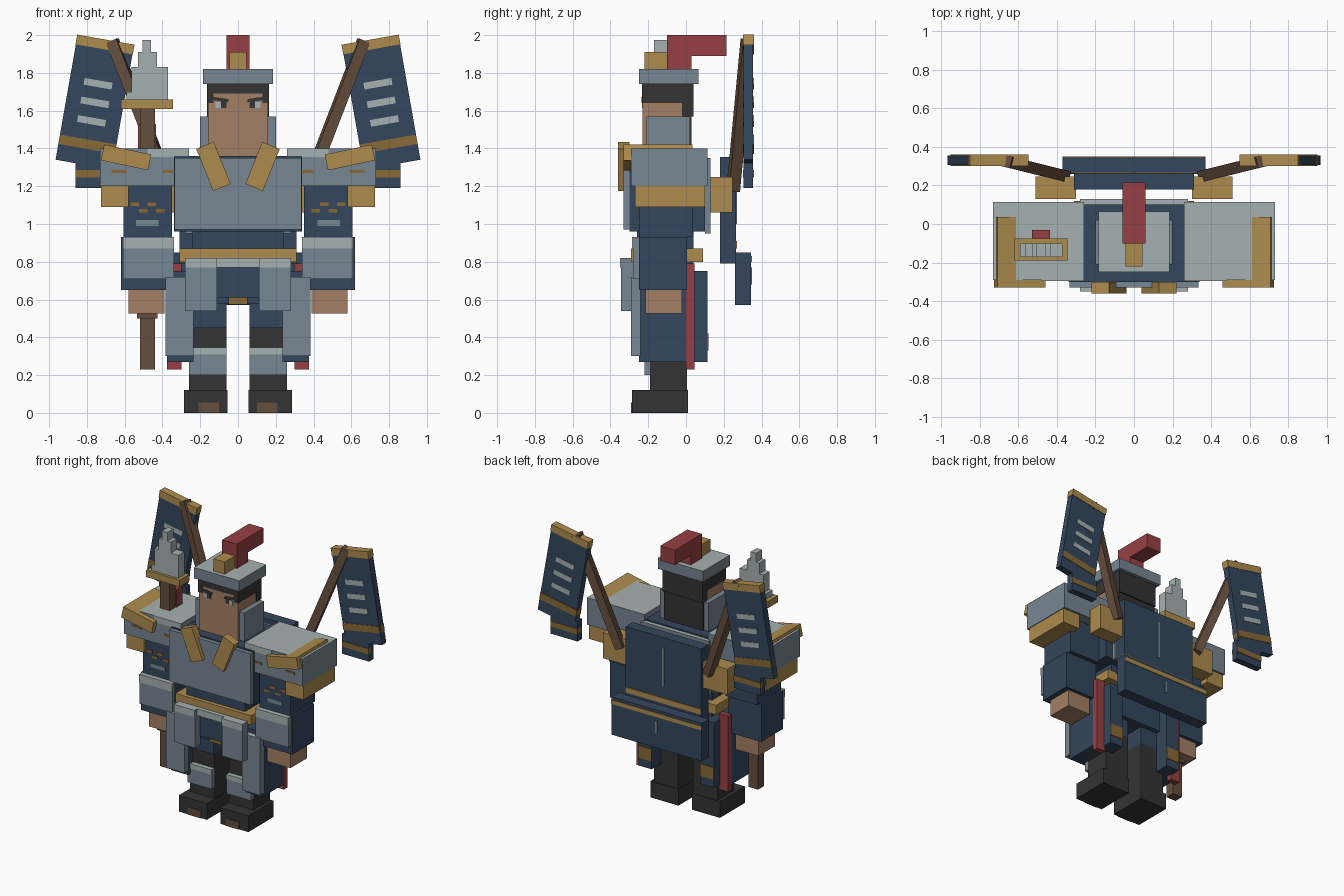
import bpy
import bmesh
from math import radians
from mathutils import Matrix, Vector

if "Cube" in bpy.data.objects:
    bpy.data.objects.remove(bpy.data.objects["Cube"])


def material(name, *rgb):
    lin = [((c / 255 + .055) / 1.055) ** 2.4 for c in rgb]
    mat = bpy.data.materials.new(name)
    mat.use_nodes = True
    mat.diffuse_color = (*lin, 1)
    mat.node_tree.nodes["Principled BSDF"].inputs["Base Color"].default_value = (*lin, 1)
    return mat


navy = material("navy cloth", 52, 70, 92)
steel = material("steel", 119, 134, 146)
silver = material("pale silver", 166, 177, 177)
gold = material("gold", 174, 140, 78)
bronze = material("bronze", 136, 106, 54)
red = material("red", 150, 64, 67)
skin = material("skin", 165, 128, 101)
wood = material("wood", 101, 79, 62)
black = material("black", 52, 52, 52)


def box(name, mat, x, y, z, top=None, angle=0, pivot=None, flip=False):
    """Block between ranges; optional top colour and turn in the front plane."""
    bm = bmesh.new()
    bmesh.ops.create_cube(bm, size=1)
    size = Vector((x[1] - x[0], y[1] - y[0], z[1] - z[0]))
    mid = Vector((sum(x), sum(y), sum(z))) / 2
    for v in bm.verts:
        v.co = v.co * size + mid
    for f in bm.faces:
        f.material_index = int(bool(top) and f.calc_center_median().z > mid.z + size.z / 4)
    if angle:
        bmesh.ops.rotate(bm, verts=bm.verts, cent=pivot or mid,
                         matrix=Matrix.Rotation(radians(-angle), 3, "Y"))
    if flip:
        for v in bm.verts:
            v.co.x *= -1
    bmesh.ops.recalc_face_normals(bm, faces=bm.faces)
    mesh = bpy.data.meshes.new(name)
    bm.to_mesh(mesh)
    bm.free()
    mesh.materials.append(mat)
    if top:
        mesh.materials.append(top)
    ob = bpy.data.objects.new(name, mesh)
    bpy.context.collection.objects.link(ob)
    return ob


def mid_box(name, mat, half, y, z, **kw):
    return box(name, mat, (-half, half), y, z, **kw)


def pair(name, *args, **kw):
    box("left_" + name, *args, **kw)
    box("right_" + name, *args, flip=True, **kw)


# Head, hair and face
mid_box("head", skin, .16, (-.23, .02), (1.34, 1.74))
mid_box("hair_top", black, .164, (-.234, 0), (1.69, 1.745))
mid_box("hair_back", black, .164, (-.02, .04), (1.57, 1.745))
mid_box("nape", black, .16, (.02, .03), (1.34, 1.57))
pair("sideburn", black, (.13, .164), (-.234, 0), (1.64, 1.7))
pair("brow", black, (.05, .13), (-.235, -.23), (1.65, 1.667), angle=8)
pair("eye_white", silver, (.09, .12), (-.234, -.23), (1.615, 1.645))
pair("pupil", black, (.06, .09), (-.234, -.23), (1.615, 1.65))
pair("cheek_guard", steel, (.16, .2), (-.21, .02), (1.34, 1.57))

# Helmet and plume
mid_box("helmet_brim", steel, .185, (-.25, .065), (1.74, 1.82), top=silver)
mid_box("plume_holder", gold, .045, (-.22, -.1), (1.82, 1.91))
mid_box("plume_stem", red, .06, (-.1, .03), (1.82, 2))
mid_box("plume_tail", red, .06, (.03, .215), (1.89, 2))

# Torso and belt
mid_box("torso", navy, .34, (-.3, .1), (.96, 1.36))
mid_box("chest_plate", steel, .335, (-.33, -.3), (.97, 1.35))
mid_box("back_armour", steel, .28, (.1, .13), (.95, 1.35), top=silver)
mid_box("waist", navy, .24, (-.26, .04), (.58, .97))
mid_box("belt", gold, .31, (-.29, .09), (.8, .87))
mid_box("loincloth", navy, .11, (-.29, -.25), (.61, .78))
mid_box("loincloth_trim", bronze, .05, (-.27, -.25), (.575, .61))
mid_box("buckle", silver, .11, (-.32, -.28), (.77, .82))
pair("collar_bar", gold, (.08, .18), (-.36, -.3), (1.185, 1.425), angle=-22)

# Shoulder pads
pair("shoulder_pad", steel, (.26, .73), (-.29, .115), (1.2, 1.4), top=silver)
pair("shoulder_edge", silver, (.26, .48), (-.295, -.29), (1.355, 1.4))
pair("shoulder_lower", gold, (.58, .725), (-.27, .1), (1.09, 1.2))
pair("shoulder_crest", gold, (.465, .72), (-.33, .035), (1.31, 1.395), angle=12)
pair("pad_inlay_inner", bronze, (.33, .4), (-.295, -.29), (1.27, 1.285))
pair("pad_inlay_outer", bronze, (.59, .67), (-.295, -.29), (1.27, 1.285))

# Arms
pair("upper_arm", navy, (.35, .605), (-.25, .035), (.93, 1.2))
for i in range(4):
    start, low = .39 + i * .045, 1.06 + i % 2 * .035
    pair("sleeve_inlay", bronze, (start, start + .045), (-.255, -.25), (low, low + .02))
pair("sleeve_badge", steel, (.42, .54), (-.255, -.25), (.99, 1.02))
pair("forearm", navy, (.35, .62), (-.25, .005), (.65, .93))
pair("gauntlet", steel, (.34, .61), (-.28, -.25), (.71, .93), top=silver)
pair("gauntlet_trim", silver, (.34, .61), (-.285, -.28), (.87, .93))
pair("hand", skin, (.39, .58), (-.215, -.02), (.525, .65))

# Hip armour
pair("front_tasset", steel, (.11, .28), (-.345, -.28), (.54, .82), top=silver)
pair("tasset_trim", silver, (.11, .28), (-.35, -.345), (.77, .82))
pair("thigh_plate", steel, (.235, .385), (-.29, -.24), (.3, .72), top=silver)
pair("hip_skirt", navy, (.235, .375), (-.25, 0), (.27, .75))
pair("red_sash", red, (.3, .375), (0, .045), (.23, .79))
pair("rear_skirt", navy, (.2, .31), (0, .115), (.27, .75))
pair("rear_skirt_trim", bronze, (.2, .31), (.115, .12), (.33, .42))

# Legs and boots
pair("trouser", navy, (.06, .24), (-.2, .005), (.45, .62))
pair("shin", black, (.06, .26), (-.19, .005), (.1, .45))
pair("greave", steel, (.06, .26), (-.22, -.19), (.2, .345), top=silver)
pair("greave_trim", silver, (.06, .26), (-.225, -.22), (.31, .345))
pair("boot", black, (.055, .285), (-.285, .01), (0, .12))
pair("toe_cap", wood, (.1, .21), (-.29, -.285), (0, .055))

# Back cloth
mid_box("back_cloth", navy, .31, (.18, .265), (.79, 1.355))
mid_box("lower_back_cloth", navy, .37, (.26, .345), (.57, .85))
mid_box("upper_hem", gold, .31, (.265, .27), (.87, .91))
mid_box("lower_hem", gold, .37, (.345, .35), (.8, .83))
mid_box("back_seam", steel, .008, (.265, .27), (1, 1.28))
mid_box("lower_seam", steel, .008, (.345, .35), (.68, .77))
pair("pole_socket", gold, (.3, .51), (.13, .245), (1.06, 1.25))

# Poles
for side in (1, -1):
    low, high = Vector((side * .36, .25, 1.18)), Vector((side * .665, .325, 1.97))
    axis = high - low
    pole = mid_box("banner_pole", wood, .03, (-.03, .03), (0, axis.length))
    pole.name = "left_banner_pole" if side > 0 else "right_banner_pole"
    pole.matrix_world = (Matrix.Translation(low)
                         @ axis.to_track_quat("Z", "Y").to_matrix().to_4x4())

# Tilted banners with trims and plain pale bars on both faces
hub = Vector((.758, .33, 1.644))


def banner(name, mat, x, z, y=(-.029, .029)):
    pair(name, mat, *[(r[0] + c, r[1] + c) for r, c in zip((x, y, z), hub)],
         angle=10, pivot=hub)


banner("banner", navy, (-.152, .152), (-.335, .335), (-.025, .025))
banner("banner_top_trim", gold, (-.154, .154), (.285, .337))
banner("banner_bottom_trim", bronze, (-.152, .152), (-.25, -.2))
for height in (-.1, 0, .1):
    banner("banner_bar", silver, (-.075, .075), (height - .018, height + .018))
pair("banner_flap", navy, (.64, .86), (.305, .355), (1.19, 1.34))
pair("flap_trim", bronze, (.64, .86), (.301, .359), (1.245, 1.285))

# Stepped mace held upright
mace_y = (-.17, -.1)
right = dict(flip=True)
box("mace_shaft", wood, (.44, .52), mace_y, (.23, 1.61), **right)
box("mace_grip_end", wood, (.425, .535), (-.185, -.085), (.5, .525), **right)
box("mace_guard", gold, (.345, .62), (-.19, -.075), (1.61, 1.66), **right)
box("mace_tassel", red, (.435, .53), (-.1, -.03), (1.4, 1.53), **right)
for inner, outer, height in ((.37, .59, 1.7), (.37, .565, 1.83), (.43, .53, 1.91), (.46, .505, 1.975)):
    box("mace_head_step", silver, (inner, outer), mace_y, (1.66, height), **right)
